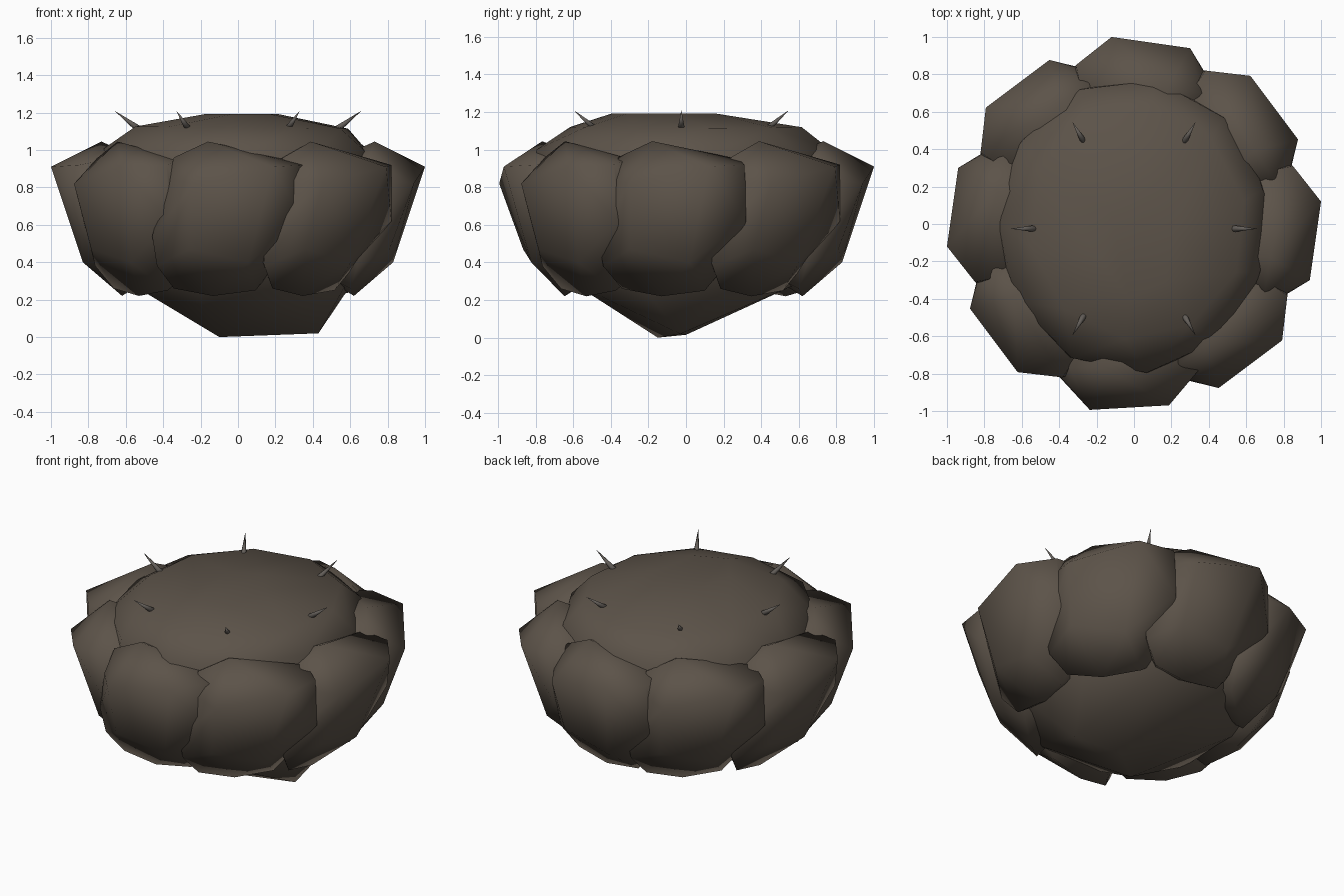
import bpy, bmesh, math
from mathutils import Vector

if "Cube" in bpy.data.objects:
    bpy.data.objects.remove(bpy.data.objects["Cube"])


def material(name, color):
    m = bpy.data.materials.new(name)
    m.diffuse_color = (*color, 1)
    m.use_nodes = True
    m.node_tree.nodes["Principled BSDF"].inputs["Base Color"].default_value = m.diffuse_color
    return m


STONE = material("dark brown stone", (0.108, 0.087, 0.067))
THORN = material("grey thorn", (0.125, 0.112, 0.100))


def hull(name, points, mat):
    """Smooth-shaded faceted lump: convex hull around a few points."""
    bm = bmesh.new()
    for p in points:
        bm.verts.new(p)
    bmesh.ops.convex_hull(bm, input=bm.verts[:])
    loose = [v for v in bm.verts if not v.link_faces]
    bmesh.ops.delete(bm, geom=loose, context='VERTS')
    bmesh.ops.recalc_face_normals(bm, faces=bm.faces[:])
    for f in bm.faces:
        f.smooth = True
    me = bpy.data.meshes.new(name)
    bm.to_mesh(me)
    bm.free()
    me.materials.append(mat)
    ob = bpy.data.objects.new(name, me)
    bpy.context.collection.objects.link(ob)
    return ob


def ring(n, rx, ry, cx, cy, z, phase=0.0, tilt=0.0):
    out = []
    for i in range(n):
        a = phase + 2 * math.pi * i / n
        x, y = rx * math.cos(a), ry * math.sin(a)
        out.append((cx + x, cy + y, z - tilt * x))
    return out


# One boulder: (sideways, outward, height)
BOULDER = [
    (0.12, 1.00, 0.91), (-0.30, 0.94, 0.82), (0.31, 0.85, 0.92),
    (0.32, 0.83, 0.76), (-0.38, 0.80, 0.84), (-0.18, 0.73, 1.045),
    (-0.36, 0.70, 0.96), (0.28, 0.70, 0.95), (-0.47, 0.66, 0.54),
    (0.32, 0.84, 0.62), (0.02, 0.83, 0.40), (-0.30, 0.81, 0.47),
    (-0.13, 0.62, 0.22), (0.10, 0.63, 0.25), (-0.34, 0.60, 0.26),
    (-0.44, 0.64, 0.38), (0.24, 0.64, 0.42), (-0.15, 0.40, 0.90),
    (0.22, 0.42, 0.82), (-0.30, 0.38, 0.60), (0.27, 0.36, 0.50),
    (-0.08, 0.30, 0.42), (0.02, 0.30, 0.68),
]

# Ring of eight boulders, the front one twisted a little
for k in range(8):
    a = -math.pi / 2 + k * math.pi / 4
    out, side = Vector((math.cos(a), math.sin(a), 0)), Vector((-math.sin(a), math.cos(a), 0))
    yaw = 0.2 if k == 0 else 0.0
    c, s = math.cos(yaw), math.sin(yaw)
    pts = []
    for t, r, z in BOULDER:
        r -= 0.65
        t, r = t * c + r * s, r * c - t * s + 0.65
        pts.append(side * t + out * r + Vector((0, 0, z)))
    hull(f"ring_boulder_{k + 1}", pts, STONE)

# Large central stone: keel underneath, flattened dome on top
hull("central_stone",
     [(-0.10, -0.15, 0.0), (0.43, -0.03, 0.02), (0.10, 0.0, 0.015)]
     + ring(8, 0.63, 0.65, 0.0, 0.0, 0.29, 0.39)
     + ring(8, 0.74, 0.74, 0.0, 0.0, 0.48, 0.0)
     + ring(9, 0.77, 0.80, 0.0, 0.0, 0.75)
     + ring(11, 0.72, 0.79, -0.01, -0.01, 1.0, 0.25)
     + ring(10, 0.58, 0.62, 0.02, 0.0, 1.12, 0.2, 0.01)
     + ring(6, 0.20, 0.28, 0.02, -0.12, 1.193, 0.3), STONE)

# Six small thorns leaning outward
for k in range(6):
    a = k * math.pi / 3
    d = Vector((math.cos(a), math.sin(a), 0))
    centre = Vector((0, -0.025, 0))
    base = centre + d * 0.535 + Vector((0, 0, 1.115))
    tip = centre + d * 0.66 + Vector((0, 0, 1.21))
    axis = (tip - base).normalized()
    u = Vector((-d.y, d.x, 0))
    w = axis.cross(u)
    pts = [tip, base - axis * 0.02]
    for i in range(8):
        b = i * math.pi / 4
        pts.append(base + (u * math.cos(b) + w * math.sin(b)) * 0.018)
    hull(f"thorn_{k + 1}", pts, THORN)
